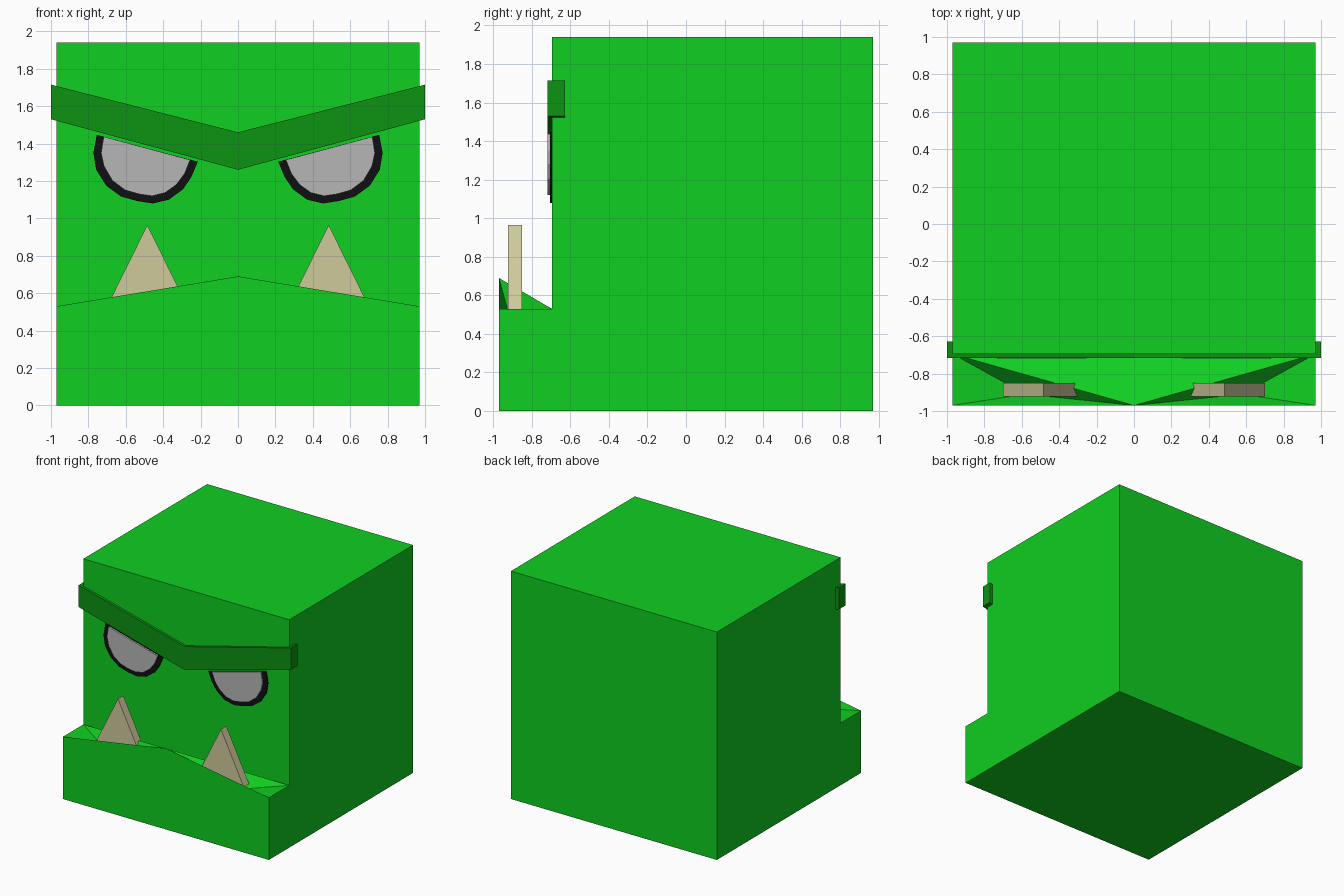
import bpy, bmesh

if "Cube" in bpy.data.objects:
    bpy.data.objects.remove(bpy.data.objects["Cube"])

def material(name, rgb):
    m = bpy.data.materials.new(name)
    m.diffuse_color = (*rgb, 1)
    m.use_nodes = True
    m.node_tree.nodes["Principled BSDF"].inputs["Base Color"].default_value = m.diffuse_color
    return m

GREEN = material("green", (0.005, 0.62, 0.015))
DARK_GREEN = material("dark_green", (0.004, 0.29, 0.006))
BLACK = material("black", (0.005, 0.005, 0.006))
GREY = material("grey", (0.47, 0.47, 0.47))
IVORY = material("ivory", (0.62, 0.59, 0.33))

def finish(name, bm, mat):
    bmesh.ops.recalc_face_normals(bm, faces=bm.faces[:])
    mesh = bpy.data.meshes.new(name)
    bm.to_mesh(mesh)
    bm.free()
    mesh.materials.append(mat)
    ob = bpy.data.objects.new(name, mesh)
    bpy.context.collection.objects.link(ob)
    return ob

def prism(name, outline, y0, y1, mat):
    """Extrude an x-z outline from y0 to y1."""
    bm = bmesh.new()
    face = bm.faces.new([bm.verts.new((x, y0, z)) for x, z in outline])
    ext = bmesh.ops.extrude_face_region(bm, geom=[face])
    verts = [g for g in ext["geom"] if isinstance(g, bmesh.types.BMVert)]
    bmesh.ops.translate(bm, verts=verts, vec=(0, y1 - y0, 0))
    return finish(name, bm, mat)

# Head block with protruding lower jaw
W, H, FACE, LIP = 0.97, 1.94, -0.695, 0.53
bm = bmesh.new()
side = [(-W, 0), (W, 0), (W, H), (FACE, H), (FACE, LIP), (-W, LIP)]
left = [bm.verts.new((-W, y, z)) for y, z in side]
right = [bm.verts.new((W, y, z)) for y, z in side]
peak = bm.verts.new((0, -W, 0.69))
bm.faces.new(left)
bm.faces.new(right)
for i in range(4):
    bm.faces.new((left[i], left[i + 1], right[i + 1], right[i]))
bm.faces.new((left[5], left[0], right[0], right[5], peak))
# Jaw top dips under each tusk
bm.faces.new((left[4], right[4], peak))
for s, ring in ((-1, left), (1, right)):
    dip = bm.verts.new((s * 0.58, -0.91, 0.47))
    for a, b in ((ring[4], peak), (peak, ring[5]), (ring[5], ring[4])):
        bm.faces.new((a, b, dip))
finish("head", bm, GREEN)

# Angry brow
prism("brow", [(-1, 1.53), (0, 1.26), (1, 1.53), (1, 1.715), (0, 1.46), (-1, 1.715)],
      -0.717, -0.628, DARK_GREEN)

# Eyes and tusks, mirrored left and right
RIM = [(.755, 1.447), (.773, 1.35), (.758, 1.26), (.705, 1.175), (.625, 1.117),
       (.54, 1.093), (.455, 1.08), (.37, 1.1), (.295, 1.155), (.25, 1.22), (.215, 1.303)]
EYE = [(.718, 1.437), (.732, 1.35), (.717, 1.28), (.672, 1.203), (.605, 1.152),
       (.53, 1.13), (.46, 1.12), (.39, 1.137), (.33, 1.18), (.285, 1.24), (.256, 1.313)]
TUSK = [(.27, .53), (.70, .53), (.485, .965)]
for s, tag in ((-1, "left"), (1, "right")):
    def flip(pts):
        return [(s * x, z) for x, z in pts]
    prism("eye_rim_" + tag, flip(RIM), -0.706, -0.68, BLACK)
    prism("eye_" + tag, flip(EYE), -0.718, -0.68, GREY)
    prism("tusk_" + tag, flip(TUSK), -0.922, -0.85, IVORY)
